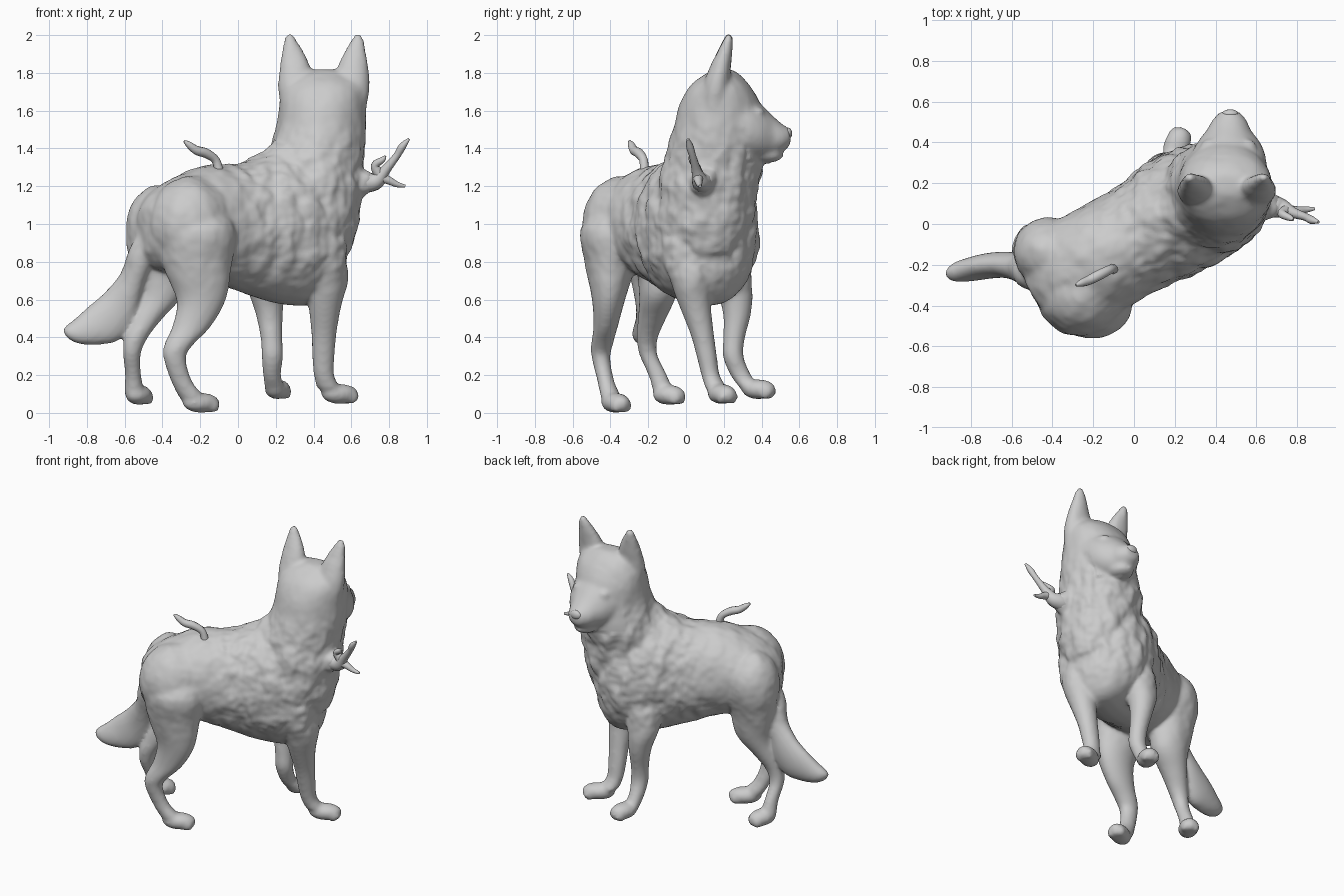
import bpy, bmesh, math
from mathutils import Vector, Matrix, noise

U = Vector((0.87, 0.49, 0)).normalized()      # body direction, tail to chest
V = Vector((-U.y, U.x, 0))                    # across the body
X, Y, Z = Vector((1, 0, 0)), Vector((0, 1, 0)), Vector((0, 0, 1))
bm = bmesh.new()                              # all flesh parts, fused later


def spline(rows, n=4):
    """Catmull-Rom interpolation of section rows."""
    out = []
    for i in range(len(rows) - 1):
        p = [rows[max(0, min(len(rows) - 1, i + k))] for k in (-1, 0, 1, 2)]
        for j in range(n):
            t = j / n
            out.append([0.5 * (2 * b + (c - a) * t + (2 * a - 5 * b + 4 * c - d) * t * t
                               + (3 * b - a - 3 * c + d) * t ** 3) for a, b, c, d in zip(*p)])
    return out + [list(rows[-1])]


def loft(rows, a_axis, b_axis, seg=28):
    """Closed loft of ellipses; row = x, y, z, half size a, half size b."""
    rings = []
    for x, y, z, a, b in spline(rows):
        rings.append([bm.verts.new(Vector((x, y, z)) + a_axis * max(a, .004) * math.cos(k * math.tau / seg)
                                   + b_axis * max(b, .004) * math.sin(k * math.tau / seg)) for k in range(seg)])
    faces = [bm.faces.new(rings[0]), bm.faces.new(rings[-1][::-1])]
    for r, s in zip(rings, rings[1:]):
        faces += [bm.faces.new((r[k], s[k], s[(k + 1) % seg], r[(k + 1) % seg])) for k in range(seg)]
    bmesh.ops.recalc_face_normals(bm, faces=faces)


def blob(target, loc, size, angle=0):
    m = Matrix.Translation(loc) @ Matrix.Rotation(math.radians(angle), 4, 'Z') @ Matrix.Diagonal((*size, 1))
    bmesh.ops.create_uvsphere(target, u_segments=24, v_segments=14, radius=1, matrix=m)


def add_object(name, mesh):
    ob = bpy.data.objects.new(name, mesh)
    bpy.context.collection.objects.link(ob)
    mesh.shade_smooth()
    return ob


def bake(ob):
    dg = bpy.context.evaluated_depsgraph_get()
    dg.update()
    return bpy.data.meshes.new_from_object(ob.evaluated_get(dg))


# torso: distance along body, height, half width, half height
torso = [(-.56, .97, .1, .12), (-.5, .97, .2, .2), (-.38, .99, .265, .25), (-.2, 1.01, .27, .295),
         (0, .985, .265, .335), (.2, .985, .29, .395), (.36, .98, .295, .41), (.5, .95, .25, .36),
         (.59, .96, .15, .24), (.62, .97, .06, .1)]
loft([(U.x * s, -.08 + U.y * s, z, w, h) for s, z, w, h in torso], V, Z)

# rounded hips
blob(bm, (-.25, -.33, 1.0), (.23, .215, .25), 29)
blob(bm, (-.42, -.14, .98), (.17, .17, .22), 29)

# neck and skull, with a withers slope behind
loft([(.40, .10, .85, .19, .2), (.40, .1, 1.0, .235, .25), (.39, .12, 1.2, .265, .26), (.408, .15, 1.35, .255, .26),
      (.438, .17, 1.5, .235, .235), (.447, .18, 1.62, .228, .215), (.455, .18, 1.72, .215, .165),
      (.45, .19, 1.79, .155, .09), (.45, .19, 1.815, .07, .04)], X, Y)
blob(bm, (.27, .07, 1.28), (.16, .17, .17), 29)

# muzzle, cheeks and lower jaw
loft([(.45, .22, 1.53, .2, .2), (.46, .32, 1.51, .187, .175), (.465, .4, 1.485, .15, .143),
      (.465, .46, 1.465, .105, .103), (.468, .51, 1.455, .08, .07), (.47, .55, 1.46, .045, .042)], X, Z)
blob(bm, (.468, .425, 1.365), (.075, .09, .038))

# closed eyelids
for side in (-1, 1):
    blob(bm, (.463 + side * .097, .385, 1.59), (.04, .03, .026), -25 * side)

# base of the neck twig
blob(bm, (.64, .09, 1.225), (.085, .07, .07))

# ears
for side in (-1, 1):
    loft([(.455 + side * d, y, z, a, b) for d, y, z, a, b in
          [(.125, .15, 1.6, .095, .08), (.142, .16, 1.72, .097, .07), (.152, .18, 1.82, .082, .055),
           (.166, .205, 1.91, .055, .037), (.178, .223, 1.975, .03, .022), (.181, .23, 2.005, .013, .012)]], X, Y)

# legs: near hind, far hind, far front, near front
loft([(-.22, -.35, 1.12, .13, .1), (-.21, -.385, .97, .2, .17), (-.215, -.4, .78, .18, .13),
      (-.195, -.41, .6, .128, .085), (-.245, -.425, .46, .1, .062), (-.315, -.445, .36, .074, .055),
      (-.335, -.45, .29, .057, .046), (-.3, -.425, .17, .053, .042), (-.25, -.4, .09, .063, .05),
      (-.23, -.39, .05, .05, .045)], X, Y)
loft([(-.4, -.14, 1.12, .12, .1), (-.41, -.13, .97, .18, .16), (-.42, -.14, .78, .15, .12),
      (-.42, -.15, .62, .12, .095), (-.485, -.18, .5, .082, .072), (-.54, -.205, .4, .06, .054),
      (-.562, -.2, .31, .045, .045), (-.555, -.15, .2, .04, .047), (-.55, -.12, .11, .05, .05)], X, Y)
loft([(.17, .18, .88, .12, .14), (.15, .25, .68, .1, .1), (.165, .27, .53, .07, .072), (.177, .255, .4, .055, .055),
      (.182, .25, .3, .054, .052), (.18, .29, .2, .045, .052), (.195, .34, .13, .052, .05)], X, Y)
loft([(.45, .0, .92, .12, .14), (.47, .02, .72, .11, .11), (.46, .05, .56, .083, .08), (.455, .085, .42, .064, .06),
      (.452, .11, .3, .057, .051), (.455, .13, .2, .051, .046), (.48, .16, .13, .06, .055)], X, Y)

# paws with toes
for x, y, z, r, ang in [(-.195, -.372, .053, .105, 29), (-.525, -.09, .095, .09, 62),
                        (.21, .385, .125, .092, 70), (.54, .19, .1, .105, 28)]:
    blob(bm, (x, y, z), (r, .062, .05), ang)
    d = Vector((math.cos(math.radians(ang)), math.sin(math.radians(ang)), 0))
    for k in (-1, 0, 1):
        q = Vector((x, y, z - .016)) + d * (r * .6 - .01 * abs(k)) + Vector((-d.y, d.x, 0)) * .034 * k
        blob(bm, q, (.038, .023, .034), ang)

# bushy tail
loft([(-.46, -.27, .93, .07, .07), (-.525, -.24, .8, .075, .075), (-.565, -.215, .68, .068, .08),
      (-.625, -.2, .56, .062, .11), (-.71, -.205, .475, .06, .118), (-.8, -.222, .432, .056, .09),
      (-.875, -.237, .412, .045, .058), (-.91, -.243, .41, .018, .025)],
     Y, Vector((.64, 0, -.77)).normalized())

# fuse the flesh parts and soften the joins
raw = bpy.data.meshes.new("raw_body")
bm.to_mesh(raw)
bm.free()
body = add_object("dog_body", raw)
rm = body.modifiers.new("fuse", 'REMESH')
rm.mode, rm.voxel_size = 'VOXEL', .0135
sm = body.modifiers.new("soften", 'SMOOTH')
sm.factor, sm.iterations = .5, 8
mesh = bake(body)
body.modifiers.clear()
body.data = mesh

# shaggy coat: strong on the flanks and chest, faint on face, rump and legs
moves = []
for v in mesh.vertices:
    c = v.co
    coat = max(0, min(1, (c.z - .6) / .2)) * max(.2, min(1, (1.6 - c.z) / .25))
    coat *= max(.35, min(1, (c.dot(U) + .3) / .3))
    if c.y > .33 and c.z > 1.33:
        coat = .1
    n = noise.noise(Vector((c.x * 13, c.y * 13, c.z * 8))) + .35 * noise.noise(c * 24)
    moves.append(c + v.normal * (.003 + .017 * coat * n))
for v, p in zip(mesh.vertices, moves):
    v.co = p
mesh.shade_smooth()

# nose
b = bmesh.new()
blob(b, (.472, .54, 1.48), (.04, .022, .03))
nose = bpy.data.meshes.new("nose")
b.to_mesh(nose)
b.free()
add_object("nose", nose)


def twig(name, pts):
    """Tapered round branch; point = x, y, z, radius."""
    cu = bpy.data.curves.new(name, 'CURVE')
    cu.dimensions, cu.bevel_depth, cu.bevel_resolution, cu.use_fill_caps = '3D', 1, 3, True
    s = cu.splines.new('POLY')
    rows = spline(pts)
    s.points.add(len(rows) - 1)
    for p, (x, y, z, r) in zip(s.points, rows):
        p.co, p.radius = (x, y, z, 1), r
    tmp = bpy.data.objects.new("tmp", cu)
    bpy.context.collection.objects.link(tmp)
    m = bake(tmp)
    bpy.data.objects.remove(tmp)
    add_object(name, m)


# sprig on the back and forked twig at the neck
twig("back_sprig", [(-.1, -.22, 1.28, .025), (-.12, -.225, 1.34, .023), (-.17, -.25, 1.375, .026),
                    (-.22, -.275, 1.39, .024), (-.26, -.29, 1.42, .018), (-.285, -.3, 1.44, .006)])
twig("neck_twig", [(.65, .09, 1.22, .06), (.69, .085, 1.22, .055), (.735, .073, 1.23, .044), (.78, .055, 1.285, .027),
                   (.84, .035, 1.36, .019), (.87, .02, 1.41, .02), (.905, .01, 1.45, .007)])
twig("neck_twig_lower_fork", [(.75, .065, 1.25, .03), (.8, .065, 1.23, .022), (.84, .07, 1.21, .016), (.885, .075, 1.2, .008)])
twig("neck_twig_upper_fork", [(.75, .065, 1.26, .03), (.725, .05, 1.31, .022), (.765, .03, 1.34, .016), (.78, .02, 1.36, .006)])
